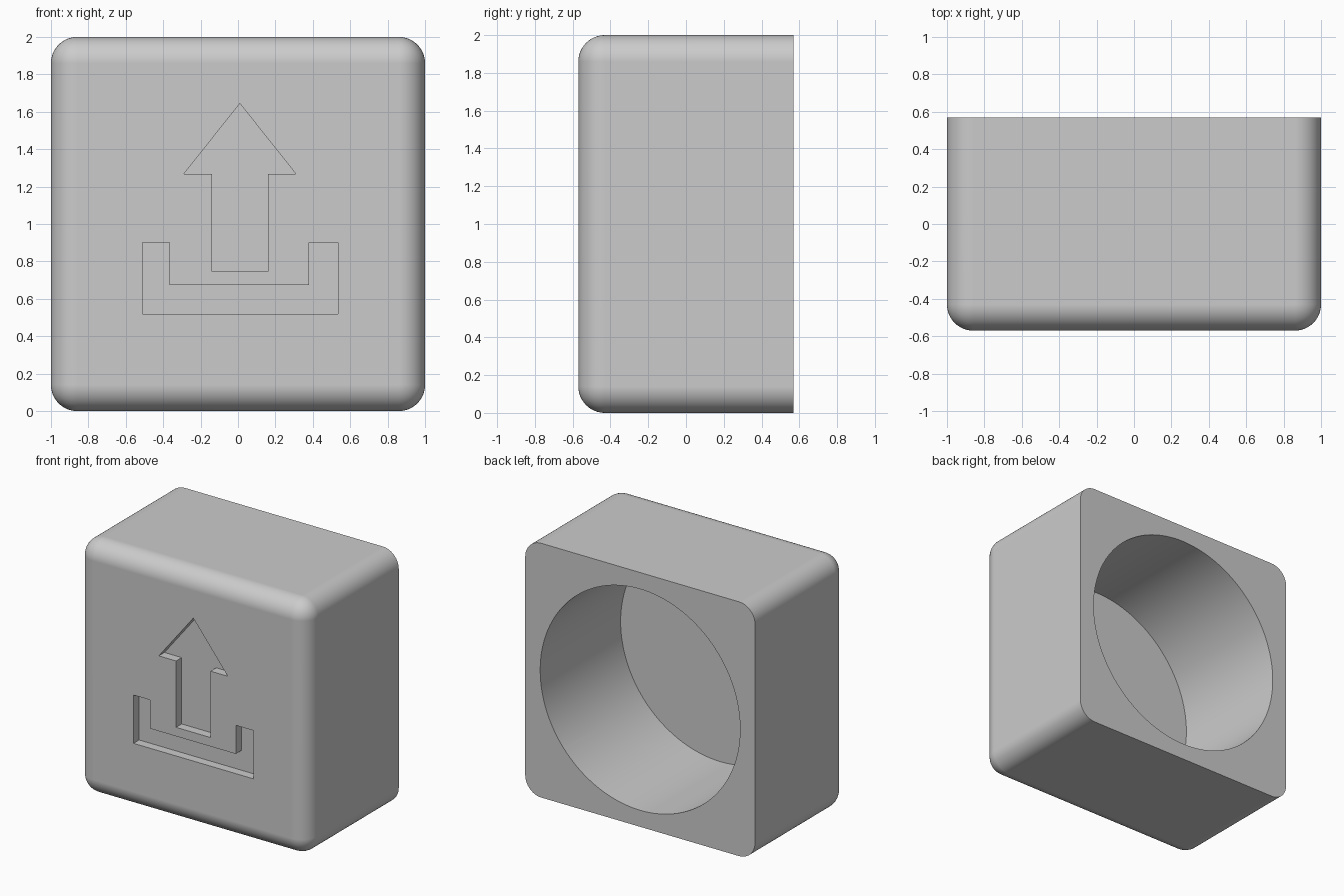
import bpy, bmesh, math
from mathutils import Matrix, Vector

default = bpy.data.objects.get("Cube")
if default:
    bpy.data.objects.remove(default, do_unlink=True)

WIDTH, DEPTH, HEIGHT = 2.0, 1.14, 2.0
FRONT, BACK = -DEPTH / 2, DEPTH / 2
ROUND = 0.14            # edge radius, also the thickness of the front wall
BORE_RADIUS = 0.87
ENGRAVE = 0.07          # depth of the recessed icon

grey = bpy.data.materials.new("plain grey")
grey.use_nodes = True
grey.diffuse_color = (0.6, 0.6, 0.6, 1)
grey.node_tree.nodes["Principled BSDF"].inputs["Base Color"].default_value = (0.6, 0.6, 0.6, 1)


def add_object(name, bm):
    bmesh.ops.recalc_face_normals(bm, faces=bm.faces)
    mesh = bpy.data.meshes.new(name)
    bm.to_mesh(mesh)
    bm.free()
    mesh.materials.append(grey)
    obj = bpy.data.objects.new(name, mesh)
    bpy.context.collection.objects.link(obj)
    return obj


def prism(name, outline, y0, y1):
    """Extrude an x-z outline from y0 to y1."""
    bm = bmesh.new()
    face = bm.faces.new([bm.verts.new((x, y0, z)) for x, z in outline])
    extruded = bmesh.ops.extrude_face_region(bm, geom=[face])["geom"]
    verts = [v for v in extruded if isinstance(v, bmesh.types.BMVert)]
    bmesh.ops.translate(bm, verts=verts, vec=(0, y1 - y0, 0))
    return add_object(name, bm)


# Block, rounded on every edge except those around the back
bm = bmesh.new()
size = Matrix.Diagonal((WIDTH, DEPTH, HEIGHT, 1))
bmesh.ops.create_cube(bm, size=1, matrix=Matrix.Translation((0, 0, HEIGHT / 2)) @ size)
edges = [e for e in bm.edges if any(v.co.y < 0 for v in e.verts)]
bmesh.ops.bevel(bm, geom=edges, offset=ROUND, offset_type='OFFSET',
                segments=12, profile=0.5, affect='EDGES', clamp_overlap=True)
block = add_object("block", bm)

# Round bore from the back
steps = 128
circle = [(BORE_RADIUS * math.cos(2 * math.pi * i / steps),
           HEIGHT / 2 + BORE_RADIUS * math.sin(2 * math.pi * i / steps)) for i in range(steps)]
bore = prism("bore_cutter", circle, FRONT + ROUND, BACK + 0.1)

# Icon recessed into the front: an arrow above an open tray
arrow = prism("arrow_cutter",
              [(-0.14, 0.745), (0.16, 0.745), (0.16, 1.267), (0.31, 1.267),
               (0.01, 1.644), (-0.29, 1.267), (-0.14, 1.267)],
              FRONT - 0.1, FRONT + ENGRAVE)
tray = prism("tray_cutter",
             [(-0.51, 0.52), (0.535, 0.52), (0.535, 0.9), (0.38, 0.9),
              (0.38, 0.675), (-0.365, 0.675), (-0.365, 0.9), (-0.51, 0.9)],
             FRONT - 0.1, FRONT + ENGRAVE)

bpy.ops.object.select_all(action='DESELECT')
block.select_set(True)
bpy.context.view_layer.objects.active = block
for cutter in (bore, arrow, tray):
    cut = block.modifiers.new(cutter.name, 'BOOLEAN')
    cut.operation, cut.solver, cut.object = 'DIFFERENCE', 'EXACT', cutter
    bpy.ops.object.modifier_apply(modifier=cut.name)
    bpy.data.objects.remove(cutter, do_unlink=True)

# Smooth rounding and bore, crisp cut edges
bpy.ops.object.shade_smooth_by_angle(angle=math.radians(30))
weighted = block.modifiers.new("weighted normals", 'WEIGHTED_NORMAL')
weighted.keep_sharp = True
